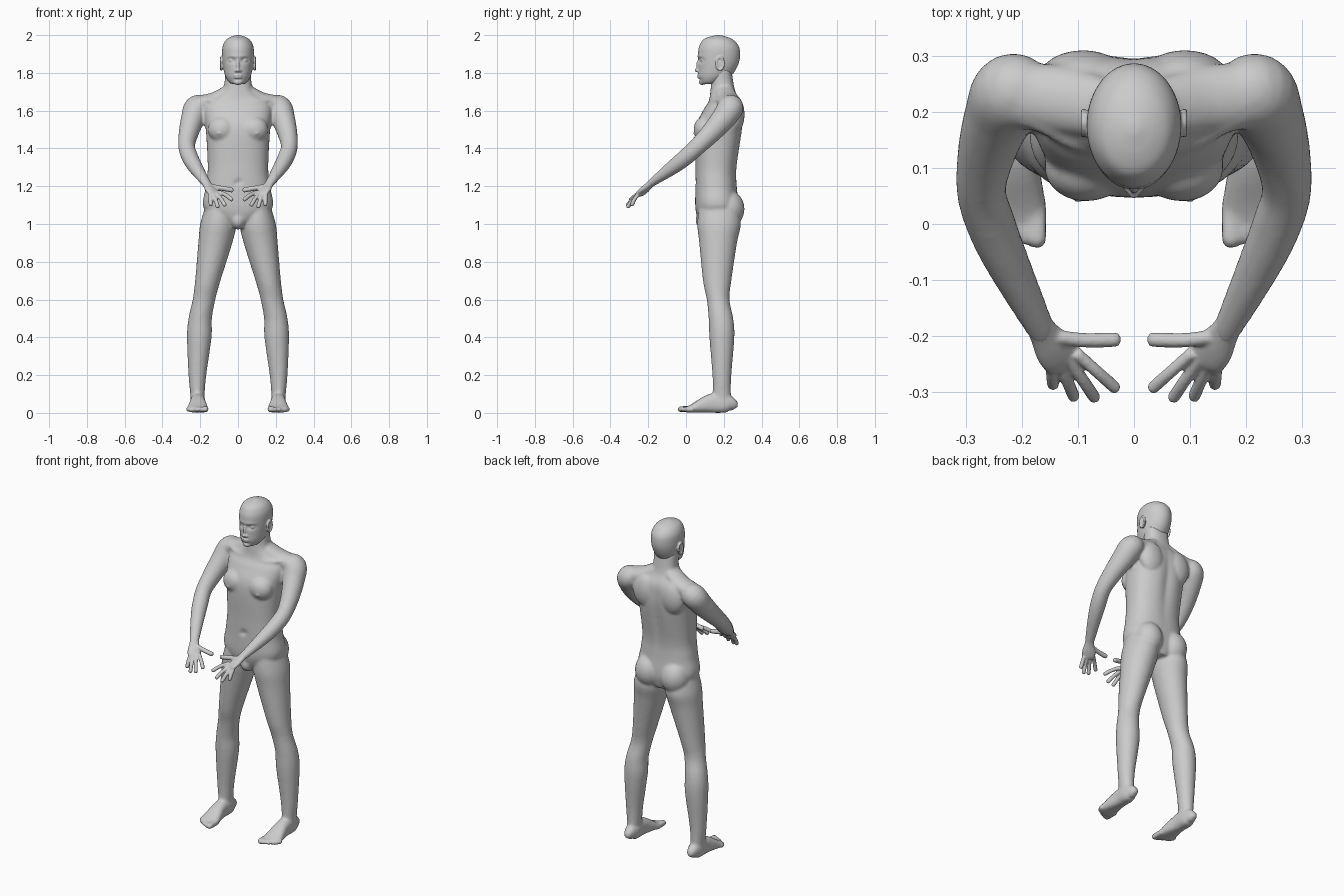
import bpy, bmesh, math
from mathutils import Vector, Matrix

cube = bpy.data.objects.get("Cube")
if cube:
    bpy.data.objects.remove(cube)

skin = bpy.data.materials.new("pale_grey_skin")
skin.use_nodes = True
skin.diffuse_color = (.6, .6, .6, 1)
skin.node_tree.nodes["Principled BSDF"].inputs["Base Color"].default_value = skin.diffuse_color

LEFT, BOTH = (1,), (1, -1)
UP = Vector((0, 0, 1))


def spline(rows, steps=6):
    """Smooth Catmull-Rom interpolation through the key rows."""
    rows = [Vector(row) for row in rows]
    padded = [rows[0], *rows, rows[-1]]
    out = []
    for before, start, end, after in zip(padded, padded[1:], padded[2:], padded[3:]):
        leave, arrive = (end - before) / 2, (after - start) / 2
        for k in range(steps):
            t = k / steps
            ease = t * t * (3 - 2 * t)
            out.append(start.lerp(end, ease) + leave * t * (1 - t) ** 2 - arrive * t * t * (1 - t))
    return out + [rows[-1]]


def loft(bm, rows, upright=False, sides=LEFT, power=1, segments=32):
    """Skin elliptical sections given as (x, y, z, half width, half depth)."""
    rows = spline(rows)
    for side in sides:
        rings = []
        for i, row in enumerate(rows):
            across, along = Vector((1, 0, 0)), Vector((0, 1, 0))
            if not upright:
                step = rows[min(i + 1, len(rows) - 1)] - rows[max(i - 1, 0)]
                tangent = Vector(step[:3]).normalized()
                across = tangent.cross(UP).normalized()
                along = across.cross(tangent)
            ring = []
            for k in range(segments):
                angle = math.tau * k / segments
                c, s = (math.copysign(abs(f(angle)) ** power, f(angle)) for f in (math.cos, math.sin))
                point = Vector(row[:3]) + across * c * row[3] + along * s * row[4]
                ring.append(bm.verts.new((point.x * side, point.y, point.z)))
            rings.append(ring)
        for low, high in zip(rings, rings[1:]):
            for k in range(segments):
                bm.faces.new((low[k - 1], low[k], high[k], high[k - 1]))
        bm.faces.new(rings[0])
        bm.faces.new(rings[-1])


def blob(bm, position, size, sides=LEFT):
    x, y, z = position
    for side in sides:
        matrix = Matrix.Translation((x * side, y, z)) @ Matrix.Diagonal((*size, 1))
        bmesh.ops.create_uvsphere(bm, u_segments=24, v_segments=16, radius=1, matrix=matrix)


def digit(bm, points, radius, sides=LEFT):
    """Finger or toe with a rounded tip."""
    points = [Vector(p) for p in points]
    tip = points.pop()
    back = (points[-1] - tip).normalized() * radius
    rows = [(*p, radius, radius) for p in points]
    for angle in (0, math.pi / 4, math.pi * .45):
        width = radius * math.cos(angle)
        rows.append((*(tip + back * (1 - math.sin(angle))), width, width))
    loft(bm, rows, sides=sides, segments=16)


def press(bm, position, size, amount, sides=LEFT):
    """Softly push the surface along y around a point."""
    x, y, z = position
    for side in sides:
        for vert in bm.verts:
            offset = vert.co - Vector((x * side, y, z))
            falloff = sum((o / s) ** 2 for o, s in zip(offset, size))
            vert.co.y += amount * math.exp(-falloff)


def finish(name, bm, voxel, rounds):
    """Fuse the lofts into one soft skin."""
    bmesh.ops.recalc_face_normals(bm, faces=bm.faces)
    mesh = bpy.data.meshes.new(name)
    bm.to_mesh(mesh)
    bm.free()
    mesh.materials.append(skin)
    part = bpy.data.objects.new(name, mesh)
    bpy.context.collection.objects.link(part)
    fuse = part.modifiers.new("fuse", 'REMESH')
    fuse.mode = 'VOXEL'
    fuse.voxel_size = voxel
    fuse.use_smooth_shade = True
    soften = part.modifiers.new("soften", 'SMOOTH')
    soften.factor = .5
    soften.iterations = rounds


# Torso and neck: height, half width, front, back
body = bmesh.new()
torso = [(1, .06, .07, .26), (1.08, .18, .05, .28), (1.2, .17, .05, .27), (1.3, .16, .05, .27),
         (1.5, .17, .05, .3), (1.6, .18, .09, .3), (1.65, .16, .12, .29),
         (1.71, .08, .13, .26), (1.82, .07, .14, .24)]
loft(body, [(0, (front + back) / 2, z, width, (back - front) / 2) for z, width, front, back in torso],
     upright=True, power=.85, segments=48)

# Chest, shoulder blades, buttocks, groin, shoulder slope and collar bones
blob(body, (.085, .1, 1.5), (.075, .06, .07), BOTH)
blob(body, (.1, .045, 1.48), (.008, .008, .008), BOTH)
blob(body, (.09, .26, 1.58), (.08, .05, .1), BOTH)
blob(body, (.087, .22, 1.08), (.084, .09, .1), BOTH)
blob(body, (0, .1, 1.02), (.04, .05, .05))
loft(body, [(.03, .2, 1.72, .05, .03), (.12, .22, 1.66, .06, .04), (.21, .23, 1.63, .06, .05)], sides=BOTH)
loft(body, [(.02, .13, 1.65, .01, .01), (.1, .14, 1.65, .01, .01), (.2, .19, 1.66, .01, .01)], sides=BOTH)

# Spine groove and navel
press(body, (0, .3, 1.45), (.03, .06, .2), -.012)
press(body, (0, .05, 1.22), (.012, .03, .012), .015)

# Legs with kneecaps
loft(body, [(.1, .17, 1.1, .07, .1), (.105, .175, 1, .095, .115), (.12, .17, .9, .09, .1),
            (.16, .165, .7, .067, .075), (.18, .17, .6, .06, .06), (.2, .185, .5, .062, .065),
            (.205, .19, .4, .065, .066), (.215, .19, .2, .047, .05),
            (.215, .19, .1, .038, .048), (.215, .19, .05, .036, .055)],
     upright=True, sides=BOTH)
blob(body, (.18, .135, .63), (.035, .03, .045), BOTH)

# Feet: y, half width, height
foot = [(.255, .015, .04), (.24, .03, .08), (.2, .04, .1), (.13, .04, .1), (.04, .055, .05), (0, .05, .03)]
loft(body, [(.213, y, height / 2, width, height / 2) for y, width, height in foot], sides=BOTH, power=.8)
for i in range(5):
    x = .172 + .023 * i
    radius = .012 if i else .017
    tip = -.045 + .003 * i * (i + 1)
    digit(body, [(x, .04, .02), (x, tip + .02, .02), (x, tip, radius)], radius, BOTH)

# Arms
loft(body, [(.17, .23, 1.63, .05, .05), (.215, .235, 1.615, .07, .068), (.24, .195, 1.555, .062, .064),
            (.262, .13, 1.48, .052, .054), (.272, .06, 1.41, .044, .046), (.255, 0, 1.355, .044, .044),
            (.225, -.07, 1.3, .039, .038), (.167, -.185, 1.215, .026, .02), (.155, -.2, 1.2, .024, .016)],
     sides=BOTH)
finish("body", body, .008, 5)

# Hands: palm, four fanned fingers and a thumb
first_root, last_root = Vector((.103, -.23, 1.17)), Vector((.147, -.255, 1.155))
first_tip, last_tip = Vector((.028, -.297, 1.125)), Vector((.144, -.29, 1.095))
for name, side in zip(("left_hand", "right_hand"), BOTH):
    hand = bmesh.new()
    loft(hand, [(.172, -.175, 1.223, .024, .02), (.16, -.195, 1.205, .027, .018),
                (.143, -.22, 1.182, .036, .018), (.127, -.241, 1.162, .037, .015),
                (.12, -.252, 1.152, .03, .01)], sides=(side,))
    for i in range(4):
        spread = i / 3
        root = first_root.lerp(last_root, spread)
        reach = Vector((0, -.023, -.023)) * math.sin(math.pi * spread)
        tip = first_tip.lerp(last_tip, spread) + reach
        digit(hand, [root, root.lerp(tip, .5) + UP * .006, tip], .011, (side,))
    digit(hand, [(.15, -.2, 1.2), (.09, -.207, 1.19), (.023, -.206, 1.178)], .013, (side,))
    finish(name, hand, .004, 3)

# Head: height, centre y, half width, half depth
head = bmesh.new()
skull = [(1.74, .115, .025, .035), (1.75, .13, .046, .056), (1.78, .15, .066, .085), (1.82, .165, .077, .1),
         (1.87, .174, .083, .11), (1.92, .175, .084, .11), (1.95, .174, .078, .1),
         (1.975, .17, .063, .08), (1.99, .17, .04, .05), (2, .17, .01, .01)]
loft(head, [(0, y, z, width, depth) for z, y, width, depth in skull], upright=True, segments=64)

# Eye sockets, brows, eyes, nose, lips and chin
press(head, (.034, .07, 1.866), (.022, .04, .013), .013, BOTH)
press(head, (.03, .07, 1.887), (.03, .04, .009), -.004, BOTH)
press(head, (0, .06, 1.765), (.03, .04, .008), .006)
blob(head, (.034, .091, 1.865), (.016, .014, .011), BOTH)
blob(head, (0, .068, 1.838), (.009, .014, .034))
blob(head, (0, .058, 1.814), (.011, .013, .01))
blob(head, (.012, .066, 1.811), (.008, .01, .008), BOTH)
blob(head, (0, .069, 1.787), (.024, .01, .005))
blob(head, (0, .07, 1.776), (.021, .01, .006))
blob(head, (0, .086, 1.751), (.024, .018, .015))

# Ears with a raised rim
rim = []
for k in range(13):
    angle = math.tau * k / 12 + .1
    rim.append((.09, .18 + .02 * math.cos(angle), 1.85 + .033 * math.sin(angle), .006, .006))
loft(head, rim, sides=BOTH, segments=10)
blob(head, (.083, .178, 1.848), (.008, .019, .03), BOTH)
finish("head", head, .004, 3)
